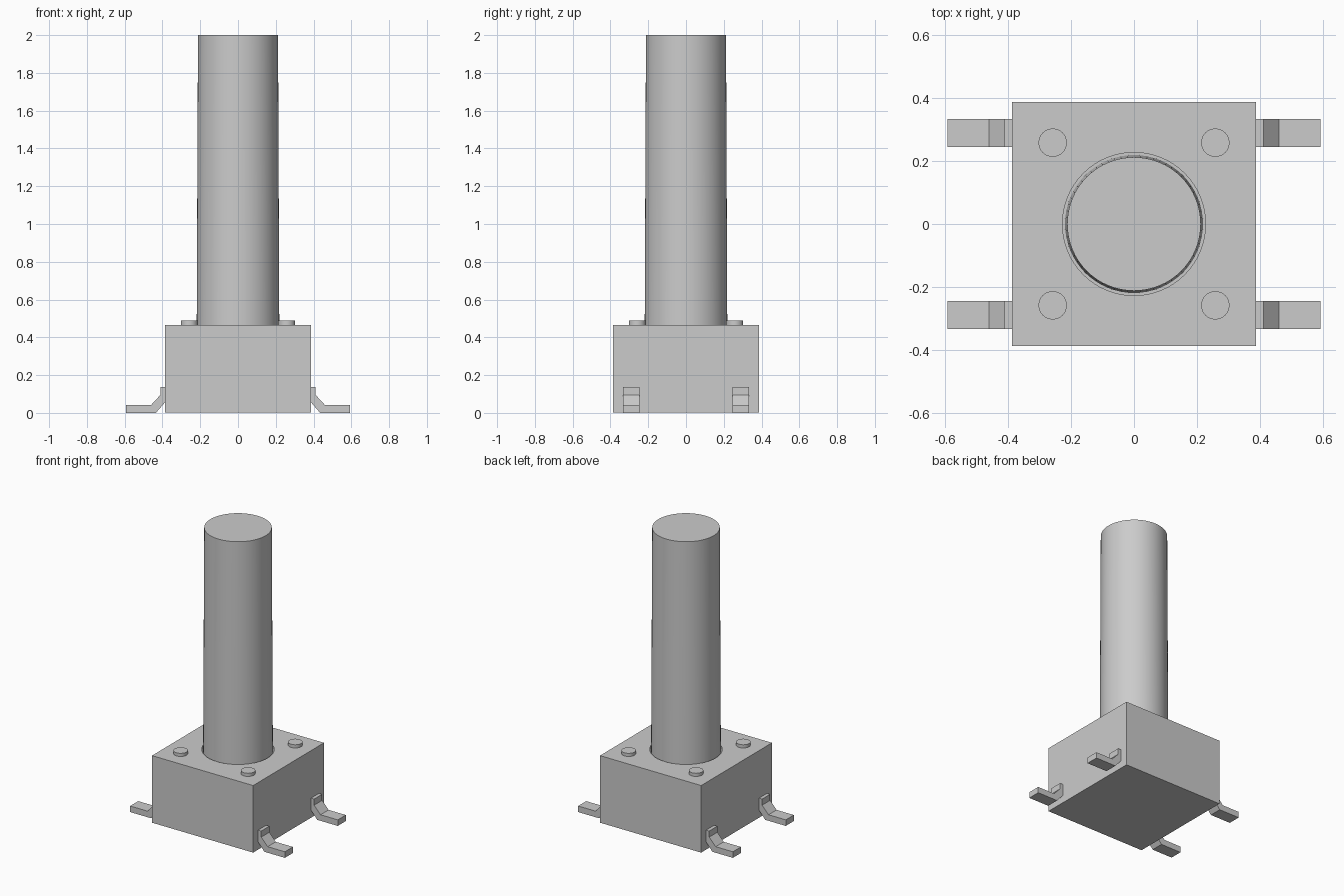
import bpy
import bmesh
import math

if "Cube" in bpy.data.objects:
    bpy.data.objects.remove(bpy.data.objects["Cube"], do_unlink=True)

GREY = (0.6, 0.6, 0.6, 1)
mat = bpy.data.materials.new("plain grey")
mat.use_nodes = True
mat.diffuse_color = GREY
mat.node_tree.nodes["Principled BSDF"].inputs["Base Color"].default_value = GREY

HALF, BASE, TOP = 0.387, 0.002, 0.466
WELL_FLOOR = 0.38


def finish(ob, name, smooth=False):
    ob.name = name
    ob.data.materials.clear()
    ob.data.materials.append(mat)
    if smooth:
        bpy.ops.object.select_all(action="DESELECT")
        ob.select_set(True)
        bpy.context.view_layer.objects.active = ob
        bpy.ops.object.shade_smooth_by_angle(angle=math.radians(30))
    return ob


def cone(name, x, y, z0, z1, r0, r1, sides=64):
    bpy.ops.mesh.primitive_cone_add(vertices=sides, radius1=r0, radius2=r1,
                                    depth=z1 - z0, location=(x, y, (z0 + z1) / 2))
    return finish(bpy.context.object, name, True)


def extrude_profile(name, points, y, width):
    bm = bmesh.new()
    face = bm.faces.new([bm.verts.new((x, y - width / 2, z)) for x, z in points])
    new = bmesh.ops.extrude_face_region(bm, geom=[face])["geom"]
    moved = [v for v in new if isinstance(v, bmesh.types.BMVert)]
    bmesh.ops.translate(bm, verts=moved, vec=(0, width, 0))
    bmesh.ops.recalc_face_normals(bm, faces=bm.faces)
    mesh = bpy.data.meshes.new(name)
    bm.to_mesh(mesh)
    bm.free()
    ob = bpy.data.objects.new(name, mesh)
    bpy.context.collection.objects.link(ob)
    return finish(ob, name)


# Square housing with a round well for the plunger
bpy.ops.mesh.primitive_cube_add(size=1, location=(0, 0, (BASE + TOP) / 2))
housing = bpy.context.object
housing.scale = (2 * HALF, 2 * HALF, TOP - BASE)
bpy.ops.object.transform_apply(location=False, rotation=False, scale=True)
finish(housing, "housing")
cutter = cone("well_cutter", 0, 0, WELL_FLOOR, TOP + 0.1, 0.227, 0.227)
cutter.hide_render = True
cut = housing.modifiers.new("well", "BOOLEAN")
cut.operation = "DIFFERENCE"
cut.solver = "EXACT"
cut.object = cutter
bpy.context.view_layer.objects.active = housing
bpy.ops.object.modifier_apply(modifier=cut.name)
bpy.data.objects.remove(cutter, do_unlink=True)
finish(housing, "housing", True)

# Long, slightly tapered plunger
cone("plunger", 0, 0, WELL_FLOOR, 2, 0.219, 0.212)

# Bent foot profile, from the housing wall out to the tip
FOOT = [(0.38, 0.137), (0.411, 0.137), (0.411, 0.095), (0.46, 0.042),
        (0.592, 0.042), (0.592, 0), (0.435, 0), (0.387, 0.055), (0.38, 0.055)]

# Rivets and solder feet, one at each corner
for sx, side in ((1, "left"), (-1, "right")):
    for sy, end in ((-1, "front"), (1, "back")):
        cone(f"rivet_{end}_{side}", sx * 0.258, sy * 0.258,
             TOP - 0.01, 0.488, 0.045, 0.045, 32)
        extrude_profile(f"foot_{end}_{side}", [(sx * x, z) for x, z in FOOT],
                        sy * 0.289, 0.088)
